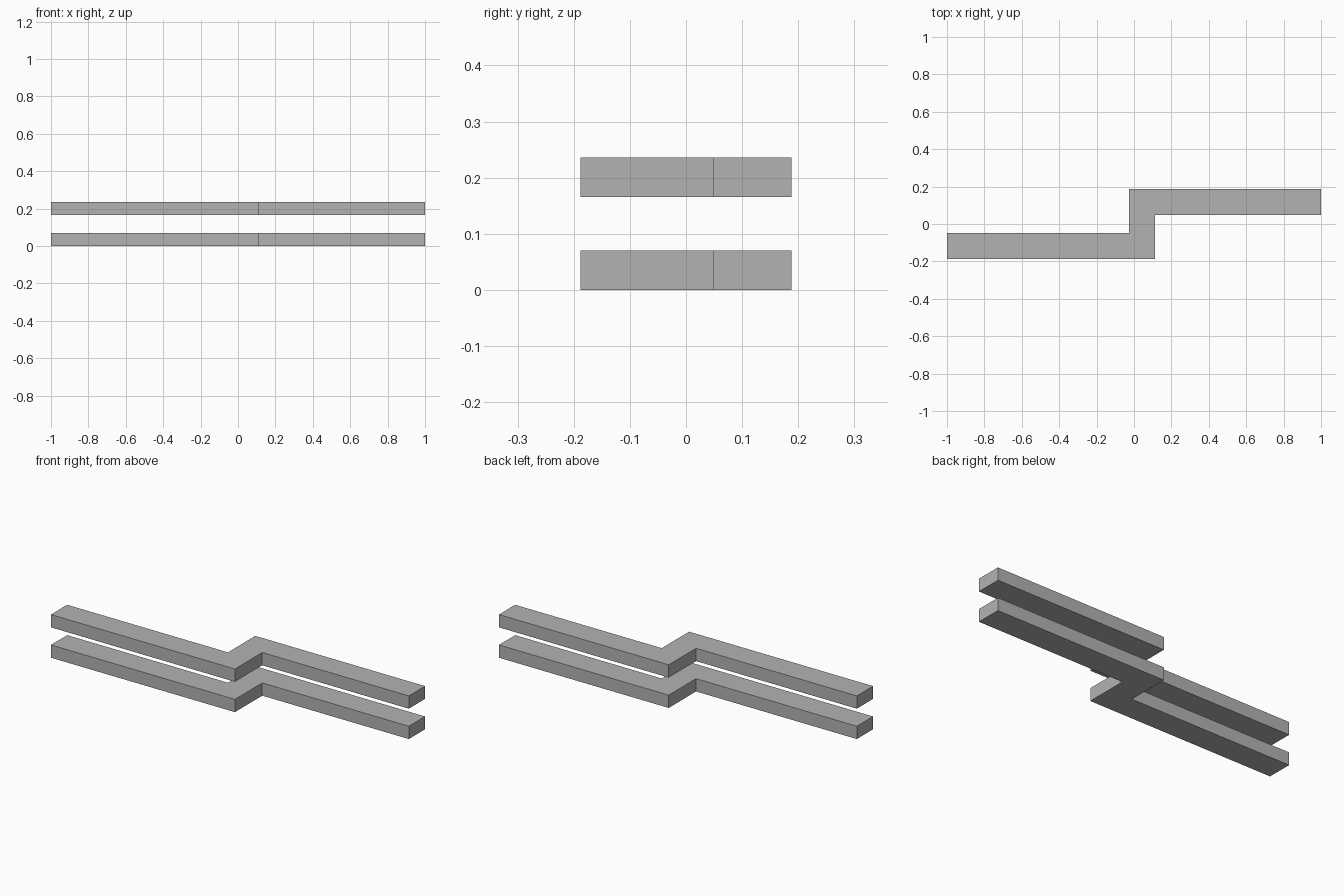
import bpy
import bmesh

cube = bpy.data.objects.get("Cube")
if cube:
    bpy.data.objects.remove(cube, do_unlink=True)

grey = bpy.data.materials.new("plain_grey")
grey.use_nodes = True
colour = (0.45, 0.45, 0.45, 1)
grey.diffuse_color = colour
grey.node_tree.nodes["Principled BSDF"].inputs["Base Color"].default_value = colour

# Stepped outline shared by both bars
OUTLINE = [(-1, -0.188), (0.113, -0.188), (0.113, 0.048), (1, 0.048),
           (1, 0.188), (-0.027, 0.188), (-0.027, -0.048), (-1, -0.048)]
THICKNESS = 0.07


def stepped_bar(name, bottom):
    """Extrude the outline upward into a flat-sided bar."""
    bm = bmesh.new()
    base = bm.faces.new([bm.verts.new((x, y, bottom)) for x, y in OUTLINE])
    top = bmesh.ops.extrude_face_region(bm, geom=[base], use_keep_orig=True)["geom"]
    verts = [g for g in top if isinstance(g, bmesh.types.BMVert)]
    bmesh.ops.translate(bm, verts=verts, vec=(0, 0, THICKNESS))
    bmesh.ops.recalc_face_normals(bm, faces=bm.faces)
    mesh = bpy.data.meshes.new(name)
    bm.to_mesh(mesh)
    bm.free()
    mesh.materials.append(grey)
    bpy.context.collection.objects.link(bpy.data.objects.new(name, mesh))


# Two identical bars, one floating above the other
stepped_bar("lower_bar", 0)
stepped_bar("upper_bar", 0.166)
